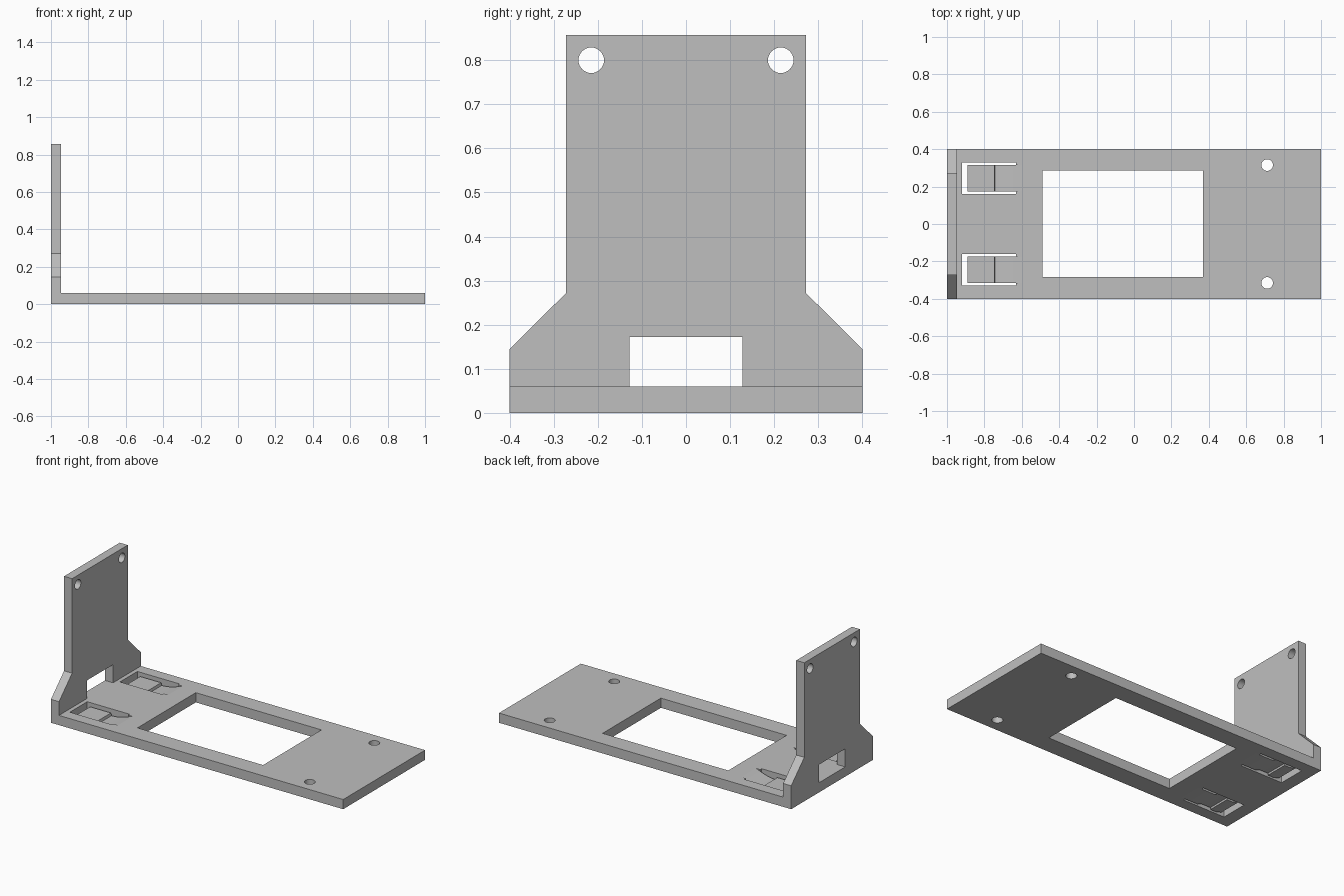
import bpy, bmesh, math
from mathutils import Matrix, Vector

cube = bpy.data.objects.get("Cube")
if cube:
    bpy.data.objects.remove(cube, do_unlink=True)

# One plain grey material
grey = bpy.data.materials.new("light_grey")
grey.use_nodes = True
colour = (0.52, 0.52, 0.52, 1)
grey.diffuse_color = colour
grey.node_tree.nodes["Principled BSDF"].inputs["Base Color"].default_value = colour


def rect(x0, x1, y0, y1):
    return [(x0, y0), (x1, y0), (x1, y1), (x0, y1)]


def circle(cx, cy, r, n=32):
    return [(cx + r * math.cos(math.tau * i / n), cy + r * math.sin(math.tau * i / n))
            for i in range(n)]


def plate(name, loops, thickness, matrix):
    """Extrude an outline with holes, centred on its local plane."""
    curve = bpy.data.curves.new(name, "CURVE")
    curve.dimensions = "2D"
    curve.fill_mode = "BOTH"
    curve.extrude = thickness / 2
    for loop in loops:
        spline = curve.splines.new("POLY")
        spline.points.add(len(loop) - 1)
        for point, (u, v) in zip(spline.points, loop):
            point.co = (u, v, 0, 1)
        spline.use_cyclic_u = True
    obj = bpy.data.objects.new(name, curve)
    bpy.context.collection.objects.link(obj)
    bpy.ops.object.select_all(action="DESELECT")
    obj.select_set(True)
    bpy.context.view_layer.objects.active = obj
    bpy.ops.object.convert(target="MESH")
    obj = bpy.context.view_layer.objects.active
    mesh = obj.data
    bm = bmesh.new()
    bm.from_mesh(mesh)
    bmesh.ops.remove_doubles(bm, verts=bm.verts, dist=0.0001)
    bmesh.ops.dissolve_limit(bm, angle_limit=0.01, verts=bm.verts, edges=bm.edges)
    bmesh.ops.recalc_face_normals(bm, faces=bm.faces)
    bm.transform(matrix)
    bm.to_mesh(mesh)
    bm.free()
    mesh.materials.clear()
    mesh.materials.append(grey)
    bpy.ops.object.shade_smooth_by_angle(angle=math.radians(25))
    return obj


T = 0.06      # base thickness
W = 0.055     # wall thickness
CLIP_Y = 0.245

# Base plate with window, screw holes and clip slots
base_loops = [rect(-1, 1, -0.4, 0.4), rect(-0.49, 0.37, -0.283, 0.287)]
for side in (-1, 1):
    base_loops.append(circle(0.712, side * 0.315, 0.031))
    slot = [(-0.92, -0.085), (-0.63, -0.085), (-0.63, -0.071), (-0.60, -0.071),
            (-0.60, 0.071), (-0.63, 0.071), (-0.63, 0.085), (-0.92, 0.085)]
    base_loops.append([(x, y + side * CLIP_Y) for x, y in slot])
plate("base_plate", base_loops, T, Matrix.Translation((0, 0, T / 2)))

# Upright wall with flared foot, cable opening and two holes
half = [(0.128, T), (0.4, T), (0.4, 0.145), (0.272, 0.272), (0.272, 0.857)]
half.insert(0, (0.128, 0.172))
wall = half + [(-y, z) for y, z in reversed(half)]
wall_loops = [wall] + [circle(s * 0.215, 0.8, 0.029) for s in (-1, 1)]
to_yz = Matrix(((0, 0, 1, -1 + W / 2), (1, 0, 0, 0), (0, 1, 0, 0), (0, 0, 0, 1)))
plate("upright_wall", wall_loops, W, to_yz)

# Spring clips: a tongue scooped near its root with a small hook under the tip
scoop = []
for i in range(9):
    t = i / 8
    scoop.append((-0.60 - 0.143 * t, T - 0.034 * math.sin(t * math.pi / 2)))
tongue = scoop + [(-0.747, 0.042), (-0.89, 0.042), (-0.89, 0.012), (-0.85, 0.0),
                  (-0.81, 0.0), (-0.81, 0.012), (-0.75, 0.012), (-0.72, 0.0), (-0.60, 0.0)]
for side, label in ((1, "left"), (-1, "right")):
    place = Matrix.Translation((0, side * CLIP_Y, 0)) @ Matrix.Rotation(math.pi / 2, 4, "X")
    plate("spring_clip_" + label, [tongue], 0.142, place)
